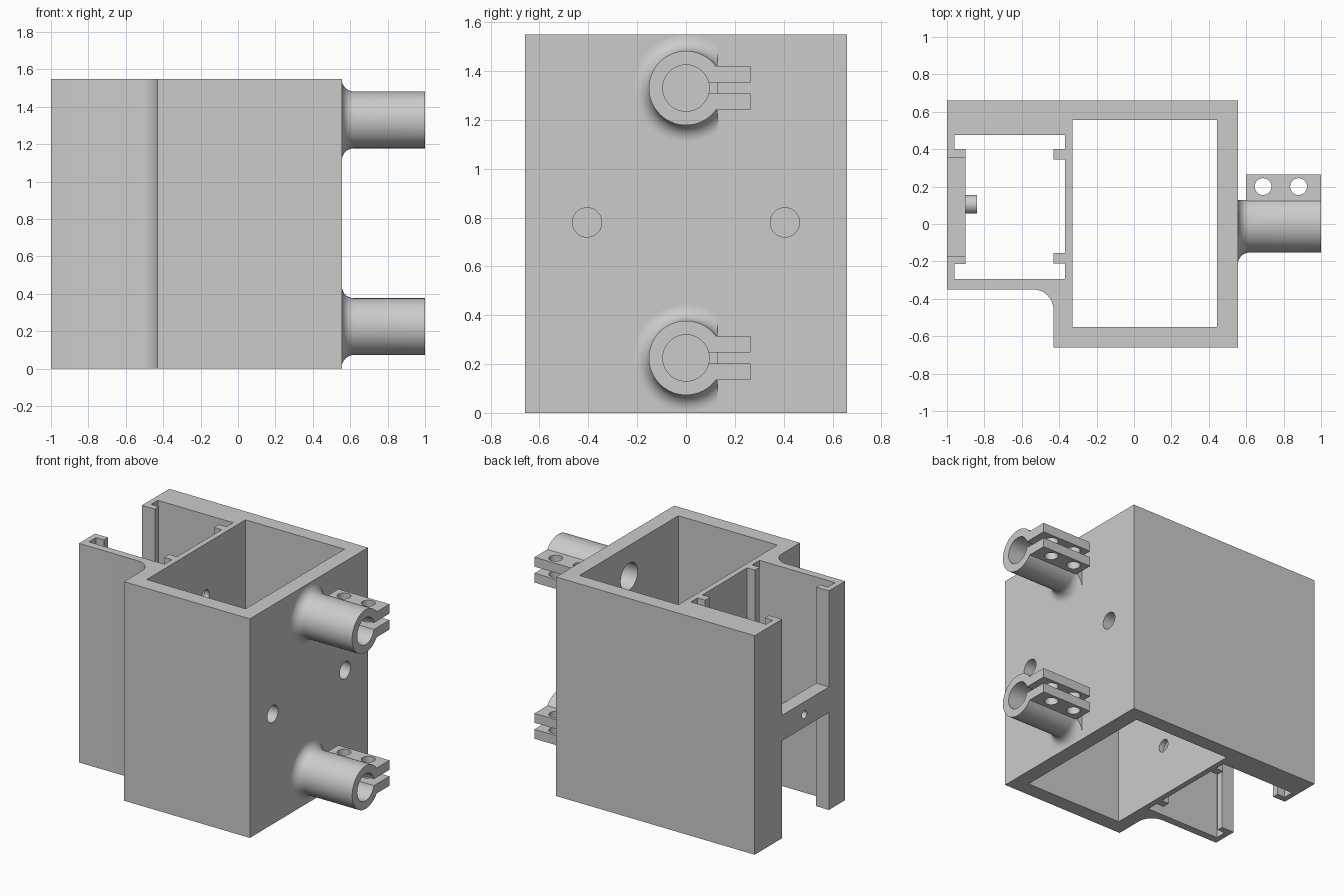
import bpy, bmesh
from math import pi, cos, sin
from mathutils import Matrix, Vector

if "Cube" in bpy.data.objects:
    bpy.data.objects.remove(bpy.data.objects["Cube"])

HEIGHT = 1.55
MID = 0.78
TUBE_Z = (0.225, 1.33)

grey = bpy.data.materials.new("plain grey")
grey.use_nodes = True
grey.diffuse_color = (0.6, 0.6, 0.6, 1)
grey.node_tree.nodes["Principled BSDF"].inputs["Base Color"].default_value = (0.6, 0.6, 0.6, 1)


def finish(name, bm):
    bmesh.ops.recalc_face_normals(bm, faces=bm.faces)
    mesh = bpy.data.meshes.new(name)
    bm.to_mesh(mesh)
    bm.free()
    mesh.materials.append(grey)
    obj = bpy.data.objects.new(name, mesh)
    bpy.context.collection.objects.link(obj)
    return obj


def box(name, x, y, z):
    bm = bmesh.new()
    bmesh.ops.create_cube(bm, size=1)
    for v in bm.verts:
        v.co = Vector([a[0] + (a[1] - a[0]) * (c + 0.5) for a, c in zip((x, y, z), v.co)])
    return finish(name, bm)


def lathe(name, profile, y, z, sides=64):
    """Solid turned about an axis along x, from (x, radius) points."""
    bm = bmesh.new()
    rings = [[bm.verts.new((x, y + r * cos(2 * pi * i / sides), z + r * sin(2 * pi * i / sides)))
              for i in range(sides)] for x, r in profile]
    for a, b in zip(rings, rings[1:]):
        for i in range(sides):
            j = (i + 1) % sides
            bm.faces.new((a[i], a[j], b[j], b[i]))
    bm.faces.new(rings[0])
    bm.faces.new(rings[-1])
    return finish(name, bm)


def rod(x, y, z, r):
    return lathe("drill", [(x[0], r), (x[1], r)], y, z)


def upright_rod(x, y, z, r):
    bm = bmesh.new()
    bmesh.ops.create_cone(bm, cap_ends=True, segments=32, radius1=r, radius2=r, depth=0.4,
                          matrix=Matrix.Translation((x, y, z)))
    return finish("drill", bm)


def combine(obj, tool, operation="DIFFERENCE"):
    mod = obj.modifiers.new(operation.title(), "BOOLEAN")
    mod.operation = operation
    mod.solver = "EXACT"
    mod.object = tool
    bpy.context.view_layer.objects.active = obj
    bpy.ops.object.modifier_apply(modifier=mod.name)
    bpy.data.objects.remove(tool)


def smooth(obj):
    bpy.ops.object.select_all(action="DESELECT")
    obj.select_set(True)
    bpy.context.view_layer.objects.active = obj
    bpy.ops.object.shade_smooth_by_angle(angle=pi / 6)


# Housing: outer outline with a rounded inside corner, then the hooked side channel
fillet = [(-0.54 + 0.11 * sin(t * pi / 24), -0.46 + 0.11 * cos(t * pi / 24)) for t in range(12, -1, -1)]
outline = [(-1, 0.66), (0.555, 0.66), (0.555, -0.66), (-0.43, -0.66)] + fillet + [(-1, -0.35)]
near_hook = [(-1, -0.17), (-0.9, -0.17), (-0.9, -0.215), (-0.96, -0.215), (-0.96, -0.295)]
rails = [(-0.37, -0.295), (-0.37, -0.21), (-0.43, -0.21), (-0.43, -0.155), (-0.37, -0.155),
         (-0.37, 0.345), (-0.43, 0.345), (-0.43, 0.4), (-0.37, 0.4), (-0.37, 0.475)]
far_hook = [(-0.96, 0.475), (-0.96, 0.4), (-0.9, 0.4), (-0.9, 0.355), (-1, 0.355)]
bm = bmesh.new()
base = bm.faces.new([bm.verts.new((x, y, 0)) for x, y in outline + near_hook + rails + far_hook])
extruded = bmesh.ops.extrude_face_region(bm, geom=[base], use_keep_orig=True)["geom"]
bmesh.ops.translate(bm, verts=[g for g in extruded if isinstance(g, bmesh.types.BMVert)], vec=(0, 0, HEIGHT))
housing = finish("housing", bm)

# Main shaft, mounting holes, tube bores and small partition holes
combine(housing, box("shaft", (-0.33, 0.445), (-0.55, 0.555), (-0.1, HEIGHT + 0.1)))
for y in (-0.405, 0.405):
    combine(housing, rod((0.4, 0.6), y, MID, 0.06))
for z in TUBE_Z:
    combine(housing, rod((0.4, 0.6), 0, z, 0.095))
for y, z in ((0.105, 1.18), (-0.09, 0.375)):
    combine(housing, rod((-0.4, -0.3), y, z, 0.045))
smooth(housing)

# Cross bar with a hollow peg
bar = box("cross_bar", (-1, -0.9), (-0.172, 0.357), (0.69, 0.87))
combine(bar, rod((-0.92, -0.84), 0.105, MID, 0.05), "UNION")
combine(bar, rod((-1.1, -0.8), 0.105, MID, 0.028))
smooth(bar)

# Split clamp tubes with flared roots
flare = [(0.62 - 0.065 * cos(t * pi / 20), 0.217 - 0.065 * sin(t * pi / 20)) for t in range(11)]
for label, z in zip(("lower", "upper"), TUBE_Z):
    tube = lathe(label + "_clamp_tube", [(0.55, 0.217)] + flare + [(1, 0.152)], 0, z)
    combine(tube, box("trim", (0.5, 1.1), (0.128, 0.4), (z - 0.3, z + 0.3)))
    combine(tube, box("ears", (0.6, 1), (0.1, 0.265), (z - 0.09, z + 0.09)), "UNION")
    combine(tube, rod((0.5, 1.1), 0, z, 0.095))
    combine(tube, box("slot", (0.6, 1.1), (0.05, 0.4), (z - 0.023, z + 0.023)))
    for x in (0.69, 0.88):
        combine(tube, upright_rod(x, 0.2, z, 0.045))
    smooth(tube)
